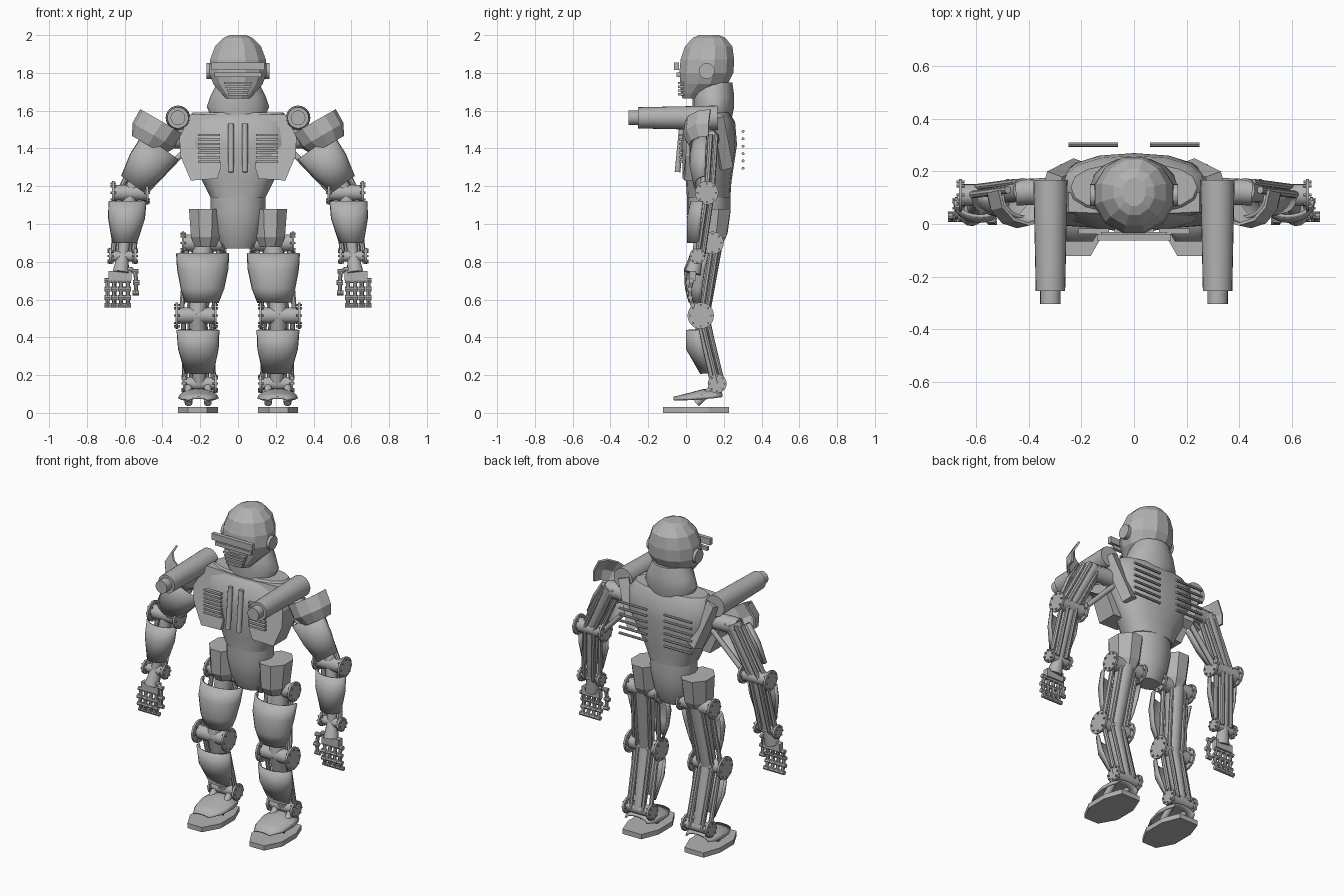
import bpy, bmesh
from math import pi, cos, sin, radians
from mathutils import Vector as V, Matrix

cube = bpy.data.objects.get("Cube")
if cube:
    bpy.data.objects.remove(cube)

grey = bpy.data.materials.new("plain_grey")
grey.use_nodes = True
colour = (0.45, 0.45, 0.45, 1)
grey.diffuse_color = colour
grey.node_tree.nodes["Principled BSDF"].inputs["Base Color"].default_value = colour


def finish(name, bm, pair=True, smooth=True, thick=0):
    """Make the object, plus its mirrored twin when it is one of a pair."""
    bmesh.ops.recalc_face_normals(bm, faces=bm.faces)
    for side in (("left_", "right_") if pair else ("",)):
        if side == "right_":
            bm.transform(Matrix.Scale(-1, 4, (1, 0, 0)))
            bmesh.ops.reverse_faces(bm, faces=bm.faces)
        me = bpy.data.meshes.new(side + name)
        bm.to_mesh(me)
        me.materials.append(grey)
        if smooth:
            me.shade_smooth()
            me.set_sharp_from_angle(angle=radians(32))
        ob = bpy.data.objects.new(side + name, me)
        bpy.context.collection.objects.link(ob)
        if thick:
            mod = ob.modifiers.new("thickness", "SOLIDIFY")
            mod.thickness, mod.offset = thick, 0
    bm.free()


def bridge(bm, rings, closed=True, caps=True):
    rows = [[bm.verts.new(p) for p in ring] for ring in rings]
    n = len(rows[0])
    for lo, hi in zip(rows, rows[1:]):
        for i in range(n if closed else n - 1):
            j = (i + 1) % n
            bm.faces.new((lo[i], lo[j], hi[j], hi[i]))
    if caps:
        bm.faces.new(rows[0])
        bm.faces.new(rows[-1])


def loft(name, rings, n=16, x=0, power=1, turn=0, **kw):
    """Stack of rounded rings given as (z, centre y, half width, half depth)."""
    def pt(v):
        return abs(v) ** power * (1 if v > 0 else -1)
    bm = bmesh.new()
    angles = [2 * pi * (i + turn) / n for i in range(n)]
    bridge(bm, [[(x + rx * pt(cos(a)), cy + ry * pt(sin(a)), z) for a in angles]
                for z, cy, rx, ry in rings])
    finish(name, bm, **kw)


def tube(bm, a, b, r1, r2=None, n=12):
    a, b = V(a), V(b)
    rot = (b - a).to_track_quat("Z", "Y").to_matrix().to_4x4()
    bmesh.ops.create_cone(bm, cap_ends=True, segments=n, radius1=r1,
                          radius2=r1 if r2 is None else r2, depth=(b - a).length,
                          matrix=Matrix.Translation((a + b) / 2) @ rot)


def box(bm, centre, size):
    bmesh.ops.create_cube(bm, size=1, matrix=Matrix.Translation(centre)
                          @ Matrix.Diagonal((*size, 1)))


def shell(name, stations, u, v, n=12, smooth=True):
    """Open half tube through stations of (centre, half width, depth)."""
    bm = bmesh.new()
    u, v = V(u).normalized(), V(v)
    angles = [pi * i / n for i in range(n + 1)]
    bridge(bm, [[V(c) + u * w * cos(a) + v * d * sin(a) for a in angles]
                for c, w, d in stations], closed=False, caps=False)
    finish(name, bm, smooth=smooth, thick=0.012)


def joint(name, x0, x1, y, z, r, disc):
    """Hinge barrel across x with a bolted disc at each end."""
    bm = bmesh.new()
    tube(bm, (x0, y, z), (x1, y, z), r, n=20)
    for x, out in ((x0, -1), (x1, 1)):
        tube(bm, (x, y, z), (x + out * 0.012, y, z), disc, n=24)
        for k in range(8):
            by, bz = y + 0.8 * disc * cos(k * pi / 4), z + 0.8 * disc * sin(k * pi / 4)
            tube(bm, (x - out * 0.01, by, bz), (x + out * 0.02, by, bz), 0.006, n=6)
    finish(name, bm)


def limb(name, a, b, r1, r2, spread):
    """Thick bone with a thin rod on each side."""
    bm = bmesh.new()
    tube(bm, a, b, r1, r2, 16)
    for s in (-1, 1):
        off = V((s * spread, 0, 0))
        tube(bm, V(a) + off, V(b) + off, 0.014, n=8)
        back = V((s * spread * 0.55, 0.03, 0))
        tube(bm, V(a) + back, V(b) + back, 0.012, n=8)
    finish(name, bm)


# Head, neck and face
loft("head", [(1.665, 0.03, 0.065, 0.05), (1.69, 0.05, 0.09, 0.08),
              (1.74, 0.095, 0.135, 0.13), (1.80, 0.108, 0.158, 0.148),
              (1.87, 0.113, 0.153, 0.147), (1.94, 0.12, 0.126, 0.13),
              (1.985, 0.122, 0.08, 0.09), (2.0, 0.122, 0.045, 0.055)],
     n=12, turn=0.5, pair=False, smooth=False)
loft("neck", [(1.55, 0.14, 0.135, 0.1), (1.62, 0.145, 0.165, 0.11),
              (1.68, 0.145, 0.145, 0.11), (1.75, 0.145, 0.11, 0.1)], pair=False)
bm = bmesh.new()
box(bm, (0, -0.05, 1.835), (0.28, 0.025, 0.04))
box(bm, (0, -0.04, 1.79), (0.25, 0.02, 0.022))
finish("visor", bm, pair=False)
bm = bmesh.new()
for k in range(4):
    box(bm, (0, -0.02, 1.687 + 0.02 * k), (0.105 + 0.014 * k, 0.045, 0.012))
finish("mouth_grille", bm, pair=False)
bm = bmesh.new()
tube(bm, (0.13, 0.11, 1.81), (0.168, 0.11, 1.81), 0.042, n=20)
finish("ear_disc", bm)

# Torso
loft("torso", [(1.14, 0.12, 0.145, 0.115), (1.22, 0.12, 0.185, 0.12),
               (1.42, 0.12, 0.3, 0.15), (1.54, 0.13, 0.28, 0.13),
               (1.59, 0.14, 0.24, 0.09)], power=0.85, pair=False)
loft("pelvis", [(0.87, 0.12, 0.085, 0.06), (0.95, 0.12, 0.12, 0.1),
                (1.06, 0.12, 0.145, 0.115), (1.16, 0.12, 0.145, 0.115)],
     pair=False)
bm = bmesh.new()
outline = [(0, 1.58), (0.25, 1.58), (0.31, 1.46), (0.305, 1.36), (0.25, 1.23),
           (0.11, 1.24), (0.09, 1.30), (0.1, 1.38), (0, 1.42)]
bridge(bm, [[(x, 0.2 * x * x - 0.02 + 0.45 * max(0, z - 1.46), z) for x, z in outline],
            [(x, 0.12, z) for x, z in outline]])
finish("chest_plate", bm, smooth=False)
bm = bmesh.new()
for k in range(7):
    box(bm, (0.153, -0.028, 1.33 + 0.0235 * k), (0.115, 0.02, 0.012))
finish("chest_slats", bm)
bm = bmesh.new()
tube(bm, (0.037, -0.045, 1.275), (0.037, -0.02, 1.53), 0.015)
finish("chest_bar", bm)
bm = bmesh.new()
for k in range(6):
    z = 1.295 + 0.039 * k
    tube(bm, (0.06, 0.302, z), (0.25, 0.302, z), 0.008, n=8)
finish("back_rods", bm)
bm = bmesh.new()
tube(bm, (0.31, 0.16, 1.57), (0.21, 0.21, 1.3), 0.045, n=4)
finish("back_strut", bm, smooth=False)

# Shoulder cannons
bm = bmesh.new()
tube(bm, (0.318, 0.168, 1.562), (0.318, -0.255, 1.562), 0.065, 0.056, 24)
tube(bm, (0.318, -0.25, 1.562), (0.318, -0.305, 1.562), 0.039, n=20)
finish("shoulder_cannon", bm)

# Arms
bm = bmesh.new()
tube(bm, (0.24, 0.13, 1.45), (0.45, 0.12, 1.45), 0.05)
tube(bm, (0.27, 0.14, 1.4), (0.49, 0.12, 1.17), 0.015)
finish("shoulder_axle", bm)
shell("shoulder_guard", [((0.4, 0.13, 1.54), 0.13, 0.13),
                         ((0.445, 0.12, 1.47), 0.125, 0.13),
                         ((0.475, 0.12, 1.42), 0.092, 0.1)],
      (0.87, 0, 0.5), (0, -1, 0), n=6, smooth=False)
shell("upper_arm_cover", [((0.41, 0.11, 1.41), 0.11, 0.085),
                          ((0.485, 0.105, 1.31), 0.1, 0.08),
                          ((0.555, 0.1, 1.21), 0.072, 0.055)],
      (0.81, 0, 0.59), (0, -1, 0))
limb("upper_arm_bone", (0.42, 0.13, 1.47), (0.57, 0.11, 1.17), 0.045, 0.035, 0.06)
joint("elbow", 0.487, 0.655, 0.11, 1.165, 0.042, 0.062)
shell("forearm_cover", [((0.585, 0.09, 1.12), 0.095, 0.06),
                        ((0.59, 0.08, 1.03), 0.092, 0.07),
                        ((0.6, 0.07, 0.9), 0.06, 0.06)], (1, 0, 0), (0, -1, 0))
limb("forearm_bone", (0.57, 0.11, 1.165), (0.61, 0.06, 0.83), 0.035, 0.028, 0.055)
joint("wrist", 0.55, 0.67, 0.06, 0.83, 0.028, 0.042)

# Hands
bm = bmesh.new()
tube(bm, (0.61, 0.06, 0.83), (0.62, 0.035, 0.74), 0.03, 0.045)
box(bm, (0.625, 0.035, 0.725), (0.12, 0.035, 0.05))
fingers = [[(0.583 + 0.036 * i, y, z) for y, z in
            ((0.03, 0.70), (0.02, 0.655), (0.022, 0.61), (0.035, 0.57))]
           for i in range(4)]
fingers.append([(0.575, 0.03, 0.76), (0.545, 0.015, 0.75),
                (0.538, 0.01, 0.69), (0.542, 0.015, 0.635)])
for path in fingers:
    for a, b in zip(path, path[1:]):
        tube(bm, a, b, 0.011, n=8)
    for x, y, z in path:
        tube(bm, (x - 0.017, y, z), (x + 0.017, y, z), 0.013, n=8)
finish("hand", bm)

# Legs
loft("hip_guard", [(0.88, 0.12, 0.06, 0.07), (0.93, 0.12, 0.083, 0.1),
                   (1.08, 0.13, 0.095, 0.115)], n=8, x=0.172, turn=0.5, smooth=False)
joint("hip_joint", 0.08, 0.285, 0.14, 0.9, 0.045, 0.06)
shell("thigh_cover", [((0.187, 0.12, 0.845), 0.135, 0.09),
                      ((0.187, 0.1, 0.76), 0.13, 0.105),
                      ((0.188, 0.085, 0.66), 0.11, 0.085),
                      ((0.192, 0.08, 0.585), 0.085, 0.06)], (1, 0, 0), (0, -1, 0))
limb("thigh_bone", (0.185, 0.14, 0.9), (0.215, 0.08, 0.515), 0.055, 0.045, 0.085)
joint("knee", 0.125, 0.318, 0.078, 0.515, 0.042, 0.07)
shell("shin_cover", [((0.212, 0.07, 0.44), 0.108, 0.065),
                     ((0.21, 0.09, 0.34), 0.102, 0.085),
                     ((0.205, 0.12, 0.21), 0.07, 0.04)], (1, 0, 0), (0, -1, 0))
limb("shin_bone", (0.215, 0.078, 0.515), (0.205, 0.165, 0.155), 0.045, 0.035, 0.075)
joint("ankle", 0.125, 0.28, 0.165, 0.155, 0.034, 0.05)

# Feet
shell("foot_cover", [((0.21, -0.065, 0.068), 0.05, 0.012),
                     ((0.21, 0.01, 0.07), 0.09, 0.028),
                     ((0.21, 0.09, 0.075), 0.103, 0.045),
                     ((0.21, 0.15, 0.08), 0.095, 0.045),
                     ((0.21, 0.19, 0.085), 0.075, 0.03)], (1, 0, 0), (0, 0, 1), n=8)
bm = bmesh.new()
for x in (0.16, 0.262):
    tube(bm, (x, 0.165, 0.155), (x, 0.055, 0.05), 0.02)
finish("foot_struts", bm)
bm = bmesh.new()
outline = [(0.165, -0.122), (0.265, -0.122), (0.318, -0.02), (0.318, 0.12),
           (0.28, 0.228), (0.15, 0.228), (0.107, 0.12), (0.107, -0.02)]
bridge(bm, [[(x, y, z) for x, y in outline] for z in (0, 0.03)])
finish("sole", bm, smooth=False)
